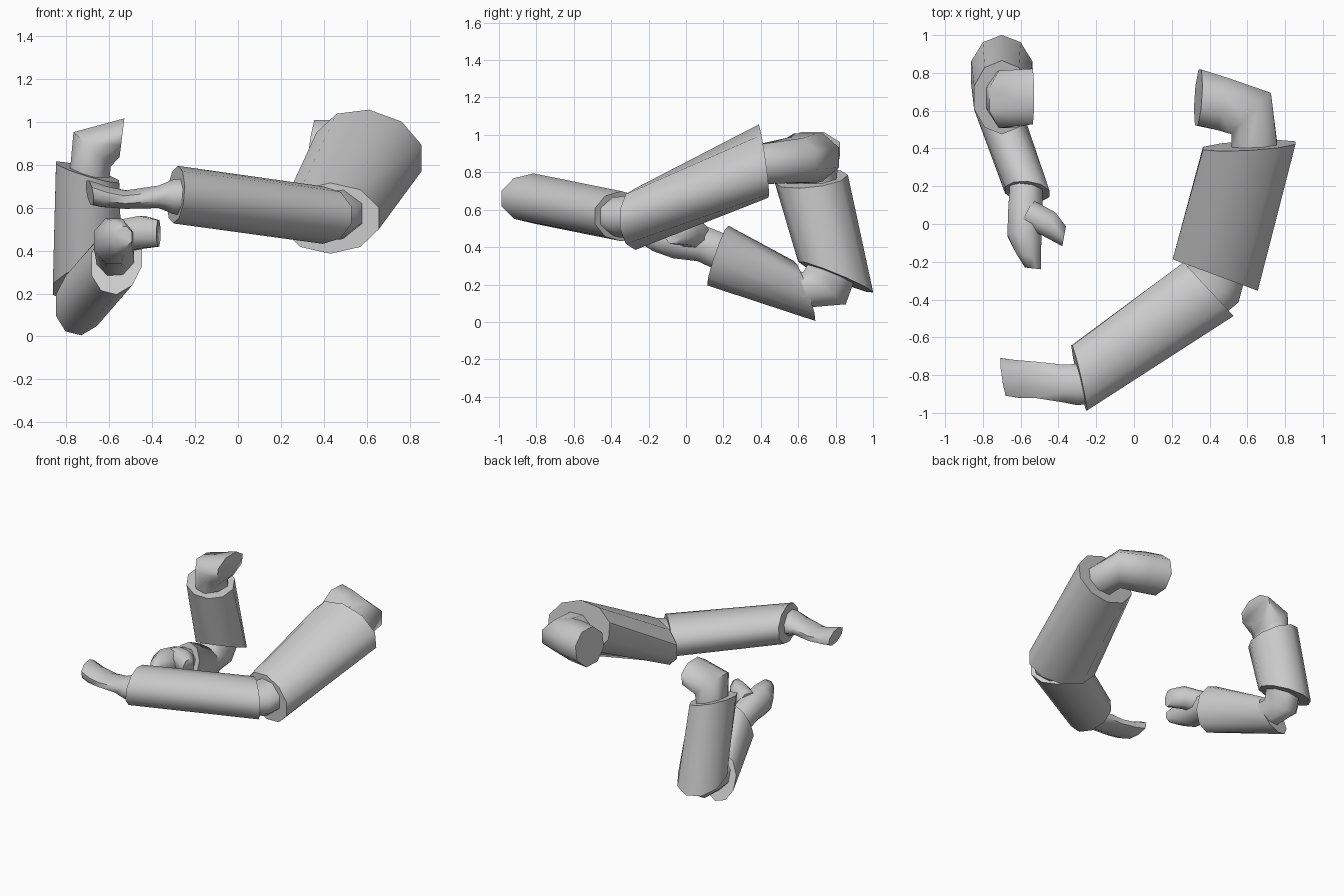
import bpy, bmesh, math
from mathutils import Vector as V


def loft(name, sections, sides=10, smooth=50):
    """Skin elliptical sections (centre, half-axis u, half-axis v), capped at both ends."""
    bm = bmesh.new()
    rings = []
    for c, u, v in sections:
        c, u, v = V(c), V(u), V(v)
        ring = []
        for i in range(sides):
            a = 2 * math.pi * (i + 0.5) / sides
            ring.append(bm.verts.new(c + (u * math.cos(a) + v * math.sin(a)) * 1.03))
        rings.append(ring)
    for a, b in zip(rings, rings[1:]):
        for i in range(sides):
            j = (i + 1) % sides
            bm.faces.new((a[i], a[j], b[j], b[i]))
    bm.faces.new(rings[0])
    bm.faces.new(rings[-1])
    bmesh.ops.recalc_face_normals(bm, faces=bm.faces)
    me = bpy.data.meshes.new(name)
    bm.to_mesh(me)
    bm.free()
    ob = bpy.data.objects.new(name, me)
    bpy.context.collection.objects.link(ob)
    bpy.ops.object.select_all(action='DESELECT')
    bpy.context.view_layer.objects.active = ob
    ob.select_set(True)
    bpy.ops.object.shade_smooth_by_angle(angle=math.radians(smooth))
    return ob


# Right arm: shoulder stub bending into the upper sleeve
loft("right_shoulder", [
    ((0.34, 0.67, 0.88), (0.01, 0.155, 0), (0.02, 0, 0.135)),
    ((0.47, 0.635, 0.875), (0.03, 0.145, 0), (0, 0, 0.14)),
    ((0.62, 0.585, 0.865), (0.11, 0.115, 0), (0, 0, 0.125)),
    ((0.64, 0.38, 0.84), (0.13, 0, 0), (0, -0.02, 0.11)),
], 8, 60)
# Right upper sleeve
loft("right_upper_sleeve", [
    ((0.61, 0.415, 0.86), (0.25, 0.015, -0.03), (0, -0.025, 0.19)),
    ((0.43, -0.27, 0.55), (0.23, -0.085, 0), (0, 0, 0.16)),
])
# Right elbow
loft("right_elbow", [
    ((0.45, -0.20, 0.58), (0.15, -0.07, 0), (0, 0, 0.12)),
    ((0.425, -0.31, 0.56), (0.135, -0.11, 0), (0, 0, 0.115)),
    ((0.35, -0.39, 0.57), (0.10, -0.12, 0), (0, 0, 0.10)),
], 8, 60)
# Right forearm sleeve
loft("right_forearm_sleeve", [
    ((0.395, -0.345, 0.565), (0.135, -0.145, 0), (0, 0, 0.13)),
    ((-0.29, -0.815, 0.66), (0.04, -0.175, 0), (0.01, 0, 0.13)),
])
# Right hand
loft("right_hand", [
    ((-0.22, -0.84, 0.65), (0, 0.115, 0), (0, 0, 0.09)),
    ((-0.30, -0.85, 0.65), (0, 0.115, 0), (0, 0, 0.085)),
    ((-0.37, -0.845, 0.65), (0, 0.105, 0), (0, 0, 0.055)),
    ((-0.52, -0.825, 0.637), (0.01, 0.10, 0), (0, 0, 0.045)),
    ((-0.62, -0.82, 0.65), (-0.01, 0.105, 0), (0.01, 0, 0.05)),
    ((-0.69, -0.81, 0.67), (-0.015, 0.105, 0), (-0.01, 0, 0.06)),
], 8, 60)

# Left arm: shoulder stub
loft("left_shoulder", [
    ((-0.54, 0.675, 0.925), (0.012, 0, 0.095), (0, 0.155, 0)),
    ((-0.68, 0.66, 0.87), (-0.09, 0, 0.085), (0, 0.16, 0)),
    ((-0.69, 0.67, 0.74), (-0.10, 0, 0), (0, 0.14, 0)),
], 8, 60)
# Left upper sleeve
loft("left_upper_sleeve", [
    ((-0.70, 0.67, 0.765), (0.15, 0, -0.045), (0, 0.19, 0.02)),
    ((-0.70, 0.80, 0.24), (0.165, 0, 0.02), (0, 0.195, -0.08)),
])
# Left elbow
loft("left_elbow", [
    ((-0.70, 0.79, 0.29), (0.12, 0, 0), (0, 0.12, -0.06)),
    ((-0.71, 0.74, 0.18), (0.11, 0, 0), (0, 0.12, -0.09)),
    ((-0.70, 0.60, 0.18), (0.10, 0, 0), (0, 0.03, -0.11)),
], 8, 60)
# Left forearm sleeve
loft("left_forearm_sleeve", [
    ((-0.73, 0.635, 0.165), (0.12, 0.01, 0.02), (0, -0.055, 0.155)),
    ((-0.565, 0.17, 0.355), (0.12, -0.01, 0.02), (0, 0.055, 0.155)),
])
# Left hand and thumb
loft("left_hand", [
    ((-0.57, 0.22, 0.36), (0.09, 0, 0), (0, 0.03, 0.10)),
    ((-0.575, 0.08, 0.42), (0.095, 0, 0), (0, 0.02, 0.10)),
    ((-0.58, -0.06, 0.445), (0.095, 0, 0), (0, 0.01, 0.11)),
    ((-0.56, -0.17, 0.46), (0.07, -0.02, 0), (0, 0, 0.085)),
    ((-0.535, -0.235, 0.465), (0.045, -0.005, 0), (0, 0, 0.05)),
], 8, 60)
loft("left_thumb", [
    ((-0.57, 0.06, 0.46), (0.035, 0.07, 0), (0, 0, 0.08)),
    ((-0.45, 0.0, 0.485), (0.035, 0.065, 0), (0, 0, 0.08)),
    ((-0.37, -0.065, 0.48), (0.01, 0.055, 0), (0, 0, 0.065)),
], 8, 60)
